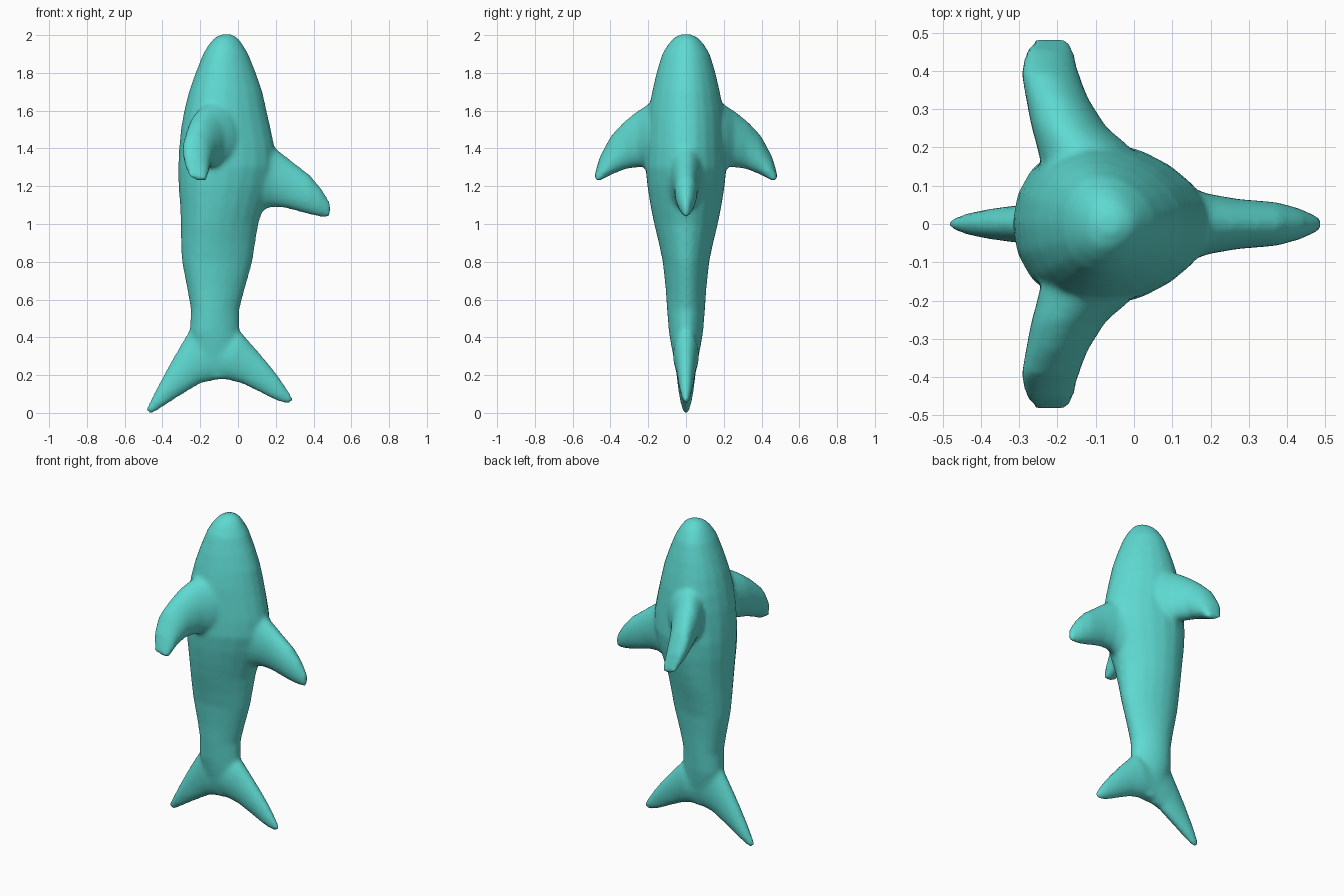
import bpy, bmesh, math
from mathutils import Vector

teal = bpy.data.materials.new("teal")
teal.diffuse_color = (0.112, 0.70, 0.638, 1)
SIDES = 20


def loft(bm, sections, skew=0.0):
    """Skin oval sections, each given by two edge points and a half-thickness vector."""
    rings = []
    for p, q, t in sections:
        p, q, t = Vector(p), Vector(q), Vector(t)
        mid, half = (p + q) / 2, (q - p) / 2
        ring = []
        for i in range(SIDES):
            a = 2 * math.pi * i / SIDES
            c, s = math.cos(a), math.sin(a)
            ring.append(bm.verts.new(mid + half * c + t * s * (1 - skew * c)))
        rings.append(ring)
    for a, b in zip(rings, rings[1:]):
        for i in range(SIDES):
            j = (i + 1) % SIDES
            bm.faces.new((a[i], a[j], b[j], b[i]))
    bm.faces.new(rings[0][::-1])
    bm.faces.new(rings[-1])


def make_part(name, sections, skew=0.0):
    bm = bmesh.new()
    loft(bm, sections, skew)
    bmesh.ops.recalc_face_normals(bm, faces=bm.faces)
    me = bpy.data.meshes.new(name)
    bm.to_mesh(me)
    bm.free()
    me.materials.append(teal)
    ob = bpy.data.objects.new(name, me)
    bpy.context.collection.objects.link(ob)
    return ob


# Torso: height, belly x, back x, half width
torso = [(2.005, -0.085, -0.035, 0.025), (1.985, -0.125, 0.0, 0.065),
         (1.95, -0.155, 0.025, 0.095), (1.9, -0.185, 0.055, 0.125),
         (1.8, -0.225, 0.095, 0.155), (1.7, -0.26, 0.13, 0.178),
         (1.6, -0.285, 0.152, 0.197), (1.5, -0.303, 0.175, 0.203),
         (1.4, -0.312, 0.195, 0.208), (1.3, -0.317, 0.2, 0.213),
         (1.2, -0.315, 0.175, 0.203), (1.1, -0.307, 0.14, 0.187),
         (1.0, -0.303, 0.108, 0.167), (0.9, -0.302, 0.092, 0.143),
         (0.8, -0.297, 0.077, 0.122), (0.65, -0.268, 0.035, 0.106),
         (0.55, -0.25, 0.008, 0.1), (0.43, -0.255, 0.008, 0.09),
         (0.33, -0.24, 0.02, 0.073), (0.24, -0.2, 0.0, 0.055),
         (0.18, -0.15, -0.05, 0.035)]
body = make_part("body", [((x0, 0, z), (x1, 0, z), (0, w, 0))
                          for z, x0, x1, w in torso], 0.18)


def flat_fin(name, rows):
    """Fin lying in the mid plane: upper x z, lower x z, half thickness."""
    return make_part(name, [((a, 0, b), (c, 0, d), (0, w, 0)) for a, b, c, d, w in rows])


parts = [
    # Back fin
    flat_fin("back_fin", [(0.0, 1.56, 0.0, 1.04, 0.15), (0.13, 1.47, 0.1, 1.06, 0.11),
                          (0.2, 1.4, 0.18, 1.09, 0.08), (0.29, 1.33, 0.25, 1.085, 0.066),
                          (0.38, 1.26, 0.36, 1.055, 0.058), (0.44, 1.19, 0.42, 1.04, 0.042),
                          (0.49, 1.11, 0.49, 1.035, 0.015)]),
    # Long and short tail flukes
    flat_fin("long_fluke", [(-0.1, 0.46, -0.06, 0.18, 0.065), (-0.25, 0.45, -0.11, 0.175, 0.065),
                            (-0.315, 0.34, -0.2, 0.155, 0.055), (-0.38, 0.225, -0.3, 0.095, 0.045),
                            (-0.43, 0.13, -0.385, 0.04, 0.035), (-0.468, 0.055, -0.45, -0.002, 0.022),
                            (-0.492, 0.015, -0.475, -0.002, 0.01)]),
    flat_fin("short_fluke", [(-0.14, 0.46, -0.14, 0.18, 0.065), (0.015, 0.43, -0.06, 0.175, 0.068),
                             (0.09, 0.345, 0.02, 0.155, 0.055), (0.15, 0.275, 0.11, 0.112, 0.045),
                             (0.21, 0.2, 0.18, 0.075, 0.035), (0.255, 0.135, 0.235, 0.052, 0.025),
                             (0.297, 0.07, 0.285, 0.052, 0.01)]),
]

# Side fins, mirrored across y
side = [((-0.1, 0.1, 1.68), (-0.1, 0.1, 1.25), 0.13), ((-0.14, 0.2, 1.635), (-0.13, 0.21, 1.3), 0.12),
        ((-0.18, 0.255, 1.6), (-0.16, 0.25, 1.3), 0.098), ((-0.21, 0.33, 1.54), (-0.19, 0.32, 1.29), 0.082),
        ((-0.24, 0.395, 1.47), (-0.2, 0.395, 1.26), 0.073),
        ((-0.25, 0.455, 1.36), (-0.19, 0.45, 1.23), 0.056),
        ((-0.24, 0.482, 1.27), (-0.19, 0.48, 1.22), 0.04)]
for label, m in (("right", 1), ("left", -1)):
    parts.append(make_part(label + "_side_fin",
                           [((p[0], m * p[1], p[2]), (q[0], m * q[1], q[2]), (w, 0, 0))
                            for p, q, w in side]))

# Fuse the fins into the torso and soften the joins
bpy.ops.object.select_all(action='DESELECT')
for ob in parts + [body]:
    ob.select_set(True)
bpy.context.view_layer.objects.active = body
bpy.ops.object.join()
fuse = body.modifiers.new("fuse", 'REMESH')
fuse.mode = 'VOXEL'
fuse.voxel_size = 0.013
fuse.use_smooth_shade = True
soften = body.modifiers.new("soften", 'SMOOTH')
soften.factor = 0.5
soften.iterations = 8
